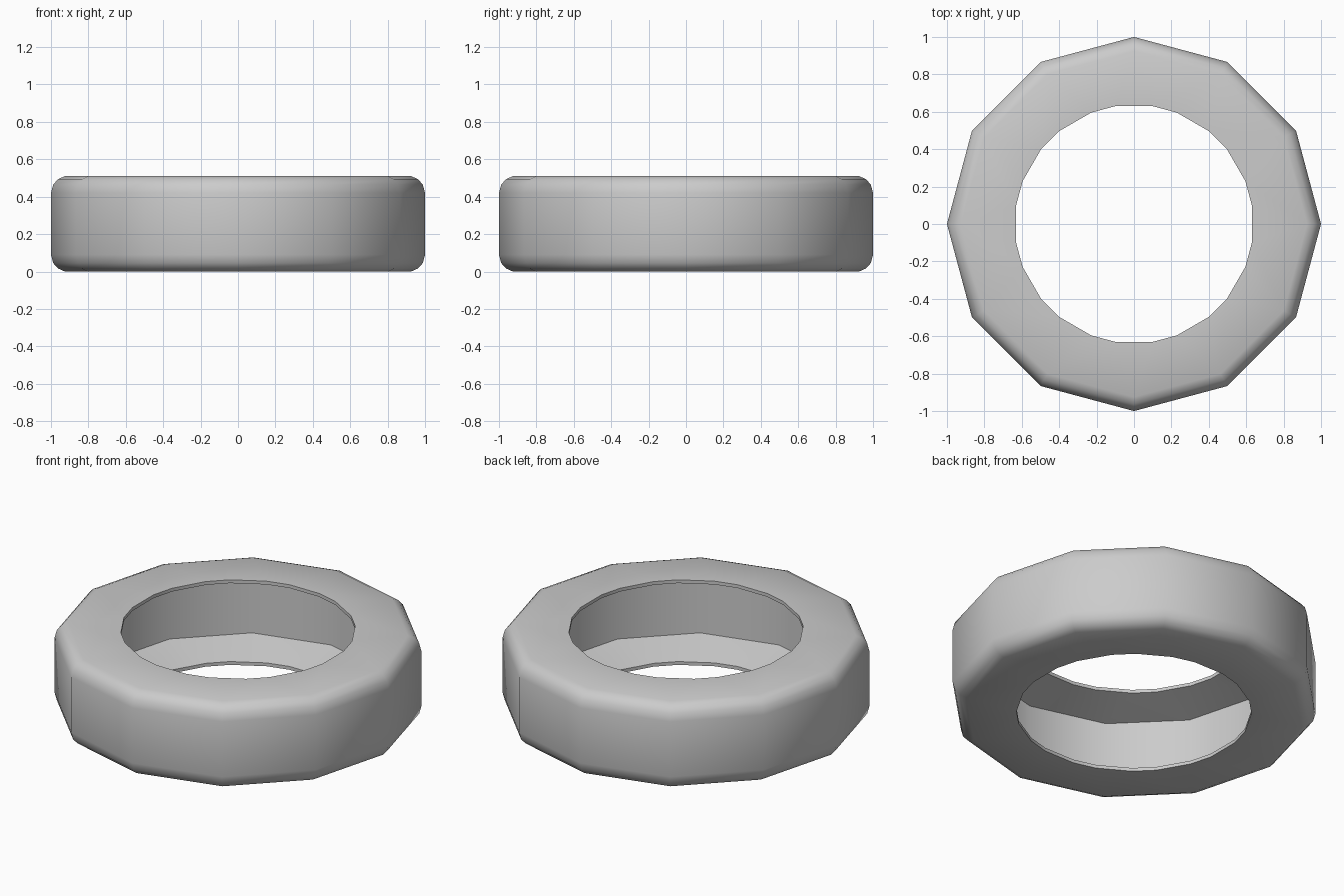
import bpy, bmesh, math

if "Cube" in bpy.data.objects:
    bpy.data.objects.remove(bpy.data.objects["Cube"])

H = 0.51      # tyre width
N = 12        # sides of the outer tread
bm = bmesh.new()


def ring(r, z):
    return [bm.verts.new((r * math.cos(math.tau * k / N), r * math.sin(math.tau * k / N), z))
            for k in range(N)]


def lip_ring(r, z):
    # chamfered 12-gon: two points either side of each corner
    pts = []
    for k in range(N):
        for d in (-9, 9):
            a = math.radians(30 * k + d)
            pts.append(bm.verts.new((r * math.cos(a), r * math.sin(a), z)))
    return pts


def bridge(a, b):
    n = len(a)
    for i in range(n):
        j = (i + 1) % n
        bm.faces.new((a[i], a[j], b[j], b[i]))


def bridge_to_lip(a, b):
    for k in range(N):
        j = (k + 1) % N
        bm.faces.new((a[k], b[2 * k + 1], b[2 * k]))
        bm.faces.new((a[k], a[j], b[2 * j], b[2 * k + 1]))


# Rounded outside: half profile, mirrored in height
half = [(0.925, 0.0), (0.962, 0.016), (0.988, 0.045), (1.0, 0.09)]
outer = [ring(r, z) for r, z in half + [(r, H - z) for r, z in reversed(half)]]
for a, b in zip(outer, outer[1:]):
    bridge(a, b)

# Hollow inside wall
wall_low, wall_high = ring(0.88, 0.08), ring(0.88, H - 0.08)
bridge(wall_low, wall_high)

# Side walls with a thin lip around each opening
for side, wall, flip in ((outer[0], wall_low, False), (outer[-1], wall_high, True)):
    z0, z1 = (H, H - 0.02) if flip else (0.0, 0.02)
    lip_out, lip_in = lip_ring(0.638, z0), lip_ring(0.638, z1)
    bridge_to_lip(side, lip_out)
    bridge(lip_out, lip_in)
    bridge_to_lip(wall, lip_in)

bmesh.ops.recalc_face_normals(bm, faces=bm.faces)
mesh = bpy.data.meshes.new("tyre")
bm.to_mesh(mesh)
bm.free()
tyre = bpy.data.objects.new("tyre", mesh)
bpy.context.collection.objects.link(tyre)

# Smooth tread, sharp lips
bpy.context.view_layer.objects.active = tyre
tyre.select_set(True)
bpy.ops.object.shade_smooth_by_angle(angle=math.radians(36))
